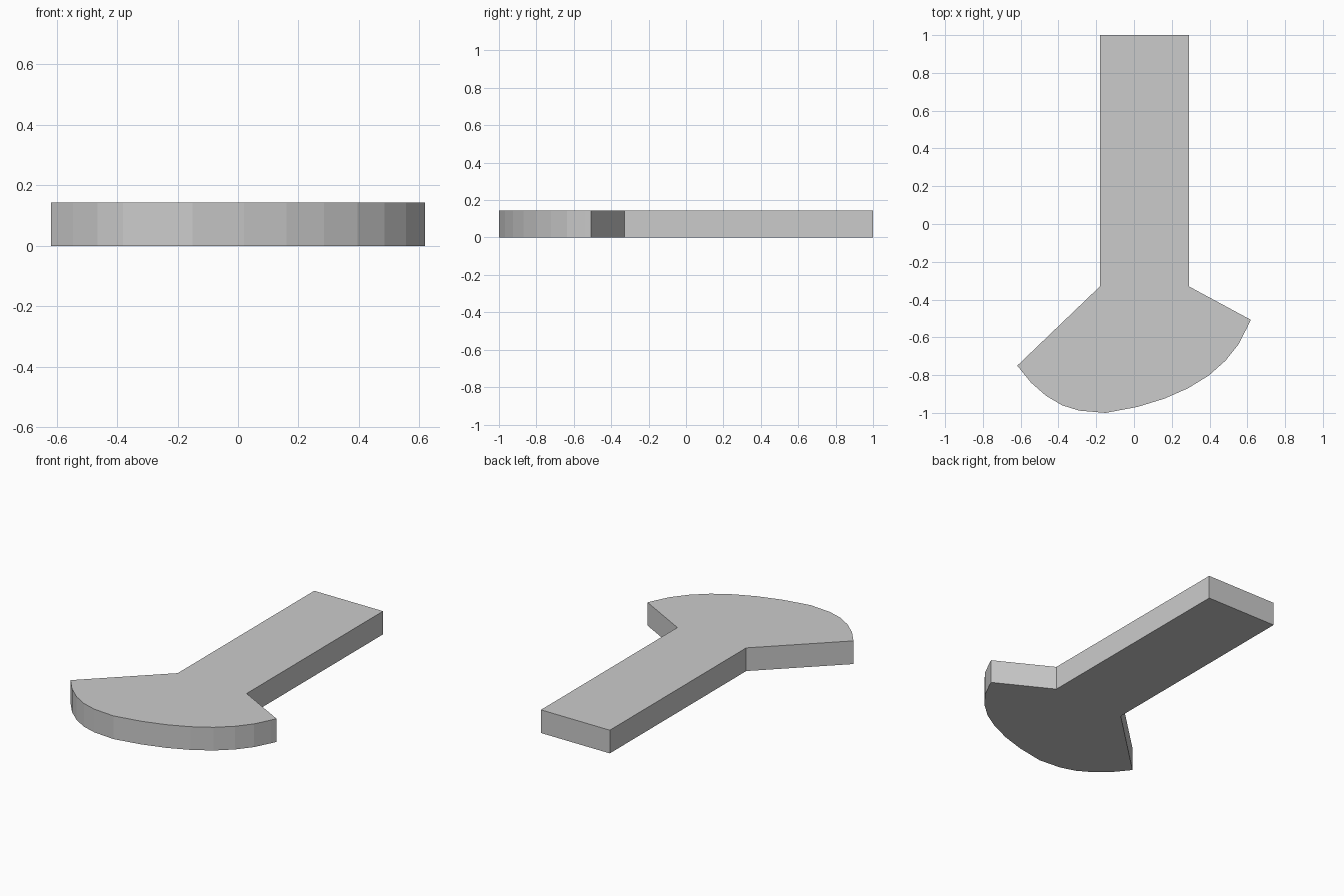
import bpy
import bmesh

cube = bpy.data.objects.get("Cube")
if cube:
    bpy.data.objects.remove(cube, do_unlink=True)

THICKNESS = 0.143

# Plain grey material
grey = bpy.data.materials.new("light_grey")
grey.use_nodes = True
colour = (0.6, 0.6, 0.6, 1)
grey.diffuse_color = colour
grey.node_tree.nodes["Principled BSDF"].inputs["Base Color"].default_value = colour

# Straight shank, then the curved edge of the fan-shaped blade
shank = [(0.29, -0.33), (0.29, 1), (-0.18, 1), (-0.18, -0.33)]
blade_edge = [(-0.618, -0.75), (-0.545, -0.84), (-0.465, -0.91), (-0.38, -0.96),
              (-0.29, -0.988), (-0.15, -1), (0.02, -0.968), (0.16, -0.925),
              (0.285, -0.87), (0.395, -0.803), (0.485, -0.723), (0.555, -0.635),
              (0.603, -0.54), (0.618, -0.507)]

# Extrude the outline into a flat plate
bm = bmesh.new()
base = bm.faces.new([bm.verts.new((x, y, 0)) for x, y in shank + blade_edge])
extruded = bmesh.ops.extrude_face_region(bm, geom=[base], use_keep_orig=True)
top = [v for v in extruded["geom"] if isinstance(v, bmesh.types.BMVert)]
bmesh.ops.translate(bm, verts=top, vec=(0, 0, THICKNESS))
bmesh.ops.recalc_face_normals(bm, faces=bm.faces)

mesh = bpy.data.meshes.new("fan_blade_plate")
bm.to_mesh(mesh)
bm.free()
mesh.materials.append(grey)
plate = bpy.data.objects.new("fan_blade_plate", mesh)
bpy.context.collection.objects.link(plate)
